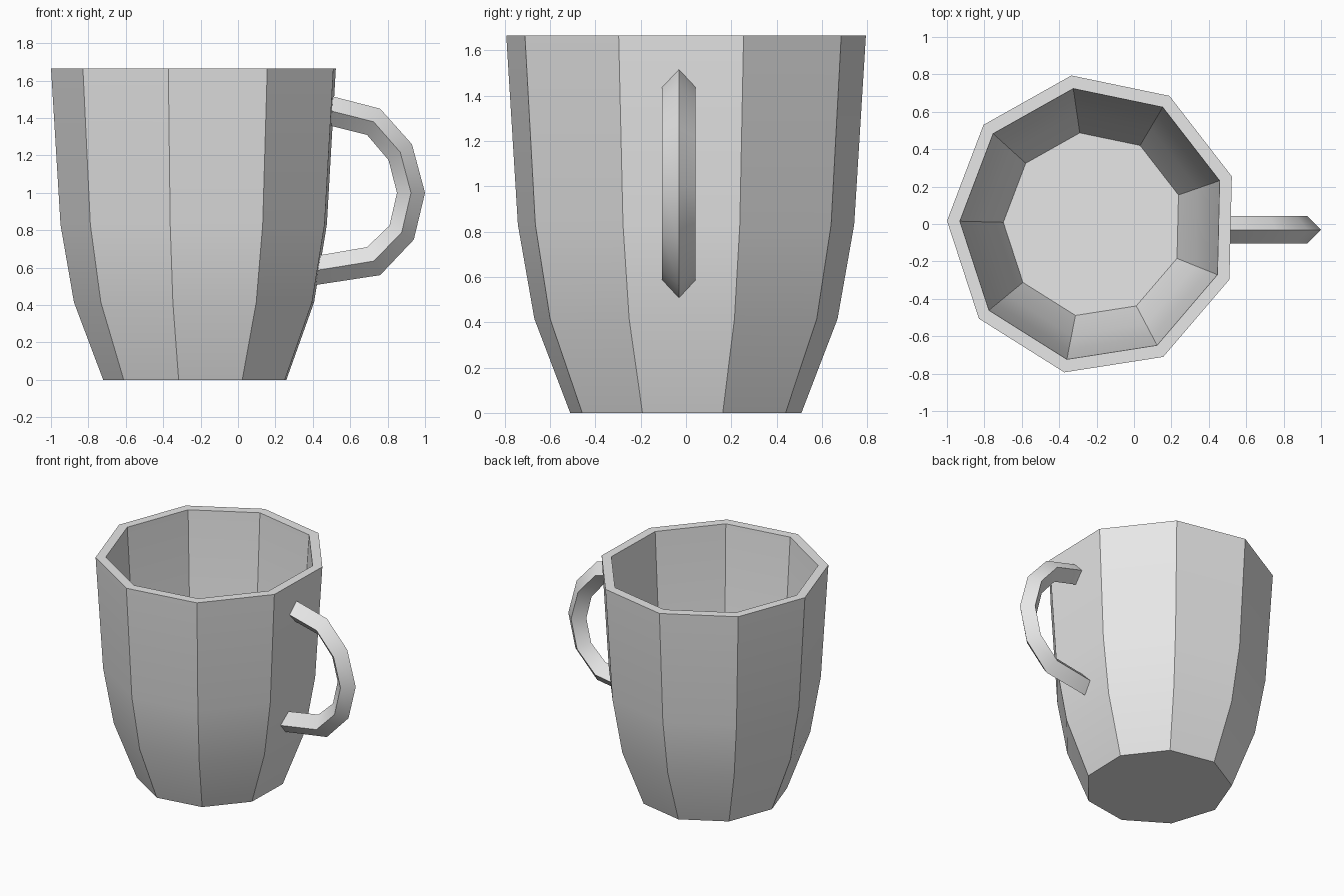
import bpy, bmesh, math

cube = bpy.data.objects.get("Cube")
if cube:
    bpy.data.objects.remove(cube, do_unlink=True)

GREY = (0.8, 0.8, 0.8, 1.0)
grey = bpy.data.materials.new("light grey")
grey.use_nodes = True
grey.diffuse_color = GREY
grey.node_tree.nodes["Principled BSDF"].inputs["Base Color"].default_value = GREY


def loft(name, rings):
    """Skin a list of equal closed rings and cap both ends."""
    bm = bmesh.new()
    loops = [[bm.verts.new(p) for p in ring] for ring in rings]
    n = len(loops[0])
    for a, b in zip(loops, loops[1:]):
        for i in range(n):
            j = (i + 1) % n
            bm.faces.new((a[i], a[j], b[j], b[i]))
    bm.faces.new(loops[0][::-1])
    bm.faces.new(loops[-1])
    bmesh.ops.recalc_face_normals(bm, faces=bm.faces[:])
    mesh = bpy.data.meshes.new(name)
    bm.to_mesh(mesh)
    bm.free()
    mesh.materials.append(grey)
    obj = bpy.data.objects.new(name, mesh)
    bpy.context.collection.objects.link(obj)
    bpy.ops.object.select_all(action='DESELECT')
    obj.select_set(True)
    bpy.context.view_layer.objects.active = obj
    bpy.ops.object.shade_smooth_by_angle(angle=math.radians(30))
    return obj


# Nine-sided cup: outer wall up, over the flat rim, inner wall down to the floor
SIDES, CENTRE_X, RX, RY = 9, -0.218, 0.782, 0.806
profile = [(0.643, 0), (0.843, 0.415), (0.935, 0.83), (1, 1.666),
           (0.912, 1.666), (0.845, 0.83), (0.752, 0.415), (0.615, 0.13)]
angles = [math.radians(178.6) + math.tau * i / SIDES for i in range(SIDES)]
loft("cup", [[(CENTRE_X + RX * s * math.cos(a), RY * s * math.sin(a) - 0.003, z)
              for a in angles] for s, z in profile])

# Diamond-section handle: outer ridge, side edges and inner ridge per station
HANDLE_Y, HALF_WIDTH = -0.031, 0.074
outer = [(0.47, 1.525), (0.76, 1.45), (0.93, 1.26), (1.0, 1.0),
         (0.94, 0.75), (0.76, 0.56), (0.40, 0.505)]
inner = [(0.47, 1.365), (0.69, 1.31), (0.805, 1.175), (0.85, 1.0),
         (0.81, 0.825), (0.69, 0.71), (0.40, 0.66)]
rings = []
for (xo, zo), (xi, zi) in zip(outer, inner):
    xm, zm = (xo + xi) / 2, (zo + zi) / 2
    rings.append([(xo, HANDLE_Y, zo), (xm, HANDLE_Y + HALF_WIDTH, zm),
                  (xi, HANDLE_Y, zi), (xm, HANDLE_Y - HALF_WIDTH, zm)])
loft("handle", rings)
